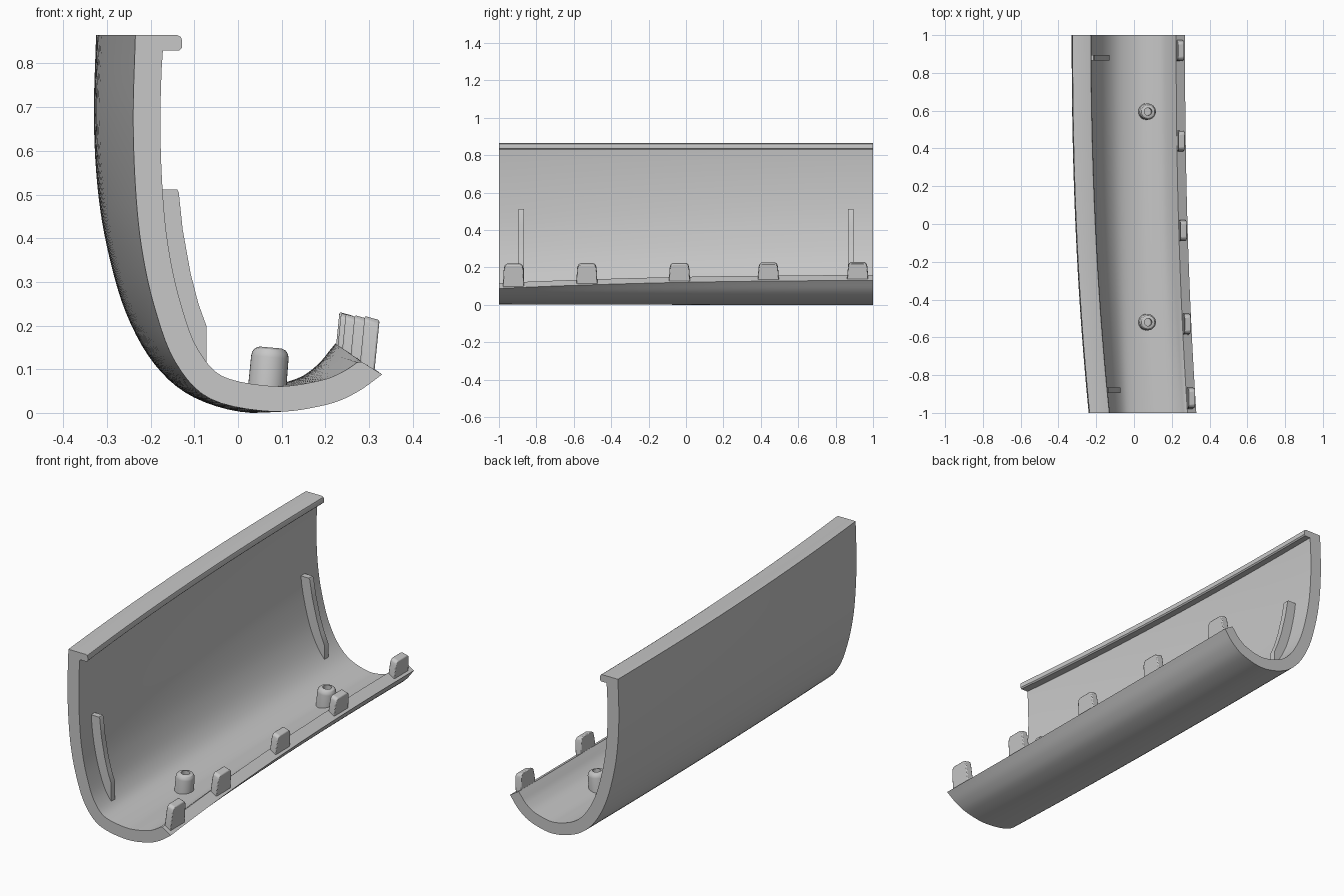
import bpy, bmesh, math
from mathutils import Vector

old = bpy.data.objects.get("Cube")
if old:
    bpy.data.objects.remove(old)

grey = bpy.data.materials.new("light grey plastic")
grey.use_nodes = True
GREY = (0.57, 0.57, 0.57, 1)
grey.diffuse_color = GREY
grey.node_tree.nodes["Principled BSDF"].inputs["Base Color"].default_value = GREY

# Outer curve of the shell at its two ends, from top edge to lower lip
FRONT = [(-.235, .865), (-.24, .68), (-.235, .52), (-.221, .38), (-.192, .245), (-.144, .117),
         (-.063, .032), (.08, .003), (.2, .018), (.27, .046), (.33, .088)]
BACK = [(-.325, .865), (-.33, .68), (-.322, .52), (-.3, .38), (-.257, .23), (-.19, .11),
        (-.1, .035), (.03, 0), (.15, .023), (.22, .068), (.27, .13)]


def spline(pts, steps=5):
    """Smooth curve through the points."""
    p = [2 * pts[0] - pts[1], *pts, 2 * pts[-1] - pts[-2]]
    out = []
    for a, b, c, d in zip(p, p[1:], p[2:], p[3:]):
        for k in range(steps):
            t = k / steps
            out.append(.5 * (2 * b + (c - a) * t + (2 * a - 5 * b + 4 * c - d) * t * t
                             + (3 * b - a - 3 * c + d) * t ** 3))
    return out + [pts[-1]]


def curves(y):
    """Outer and inner curve of the shell at depth y; the wall thins toward the lip."""
    f = max(0, (1 - y) / 2) ** 2.2
    outer = spline([Vector(b).lerp(Vector(a), f) for a, b in zip(FRONT, BACK)])
    last = len(outer) - 1
    inner = []
    for i, p in enumerate(outer):
        t = (outer[min(i + 1, last)] - outer[max(i - 1, 0)]).normalized()
        inner.append(p + (.063 - .007 * i / last) * Vector((-t.y, t.x)))
    inner[-1] = outer[-1] + Vector((-.047, .029))
    inner[-2] = inner[-3].lerp(inner[-1], .5)
    return outer, inner


def loft(name, sections):
    """Skin closed (x, z) sections given as (y, points)."""
    bm = bmesh.new()
    rings = [[bm.verts.new((p[0], y, p[1])) for p in pts] for y, pts in sections]
    for r, s in zip(rings, rings[1:]):
        for i in range(len(r)):
            j = (i + 1) % len(r)
            bm.faces.new((r[i], r[j], s[j], s[i]))
    bm.faces.new(rings[0])
    bm.faces.new(rings[-1][::-1])
    return finish(name, bm)


def finish(name, bm, bevel=0):
    bmesh.ops.recalc_face_normals(bm, faces=bm.faces)
    mesh = bpy.data.meshes.new(name)
    bm.to_mesh(mesh)
    bm.free()
    mesh.materials.append(grey)
    ob = bpy.data.objects.new(name, mesh)
    bpy.context.collection.objects.link(ob)
    if bevel:
        mod = ob.modifiers.new("soft edges", "BEVEL")
        mod.width, mod.segments = bevel, 2
    bpy.ops.object.select_all(action="DESELECT")
    ob.select_set(True)
    bpy.context.view_layer.objects.active = ob
    bpy.ops.object.shade_smooth_by_angle(angle=math.radians(30))
    return ob


# Curved shell with the inward flange along its top edge
sections = []
for k in range(25):
    y = -1 + k / 12
    outer, inner = curves(y)
    x = outer[0].x
    tip = x + .103 - .004 * y
    flange = [(x + .063, .83), (tip - .006, .83), (tip, .836), (tip, .852),
              (tip - .003, .861), (tip - .011, .865)]
    wall = [p for p in reversed(inner) if p.y < .82]
    sections.append((y, outer + wall + flange))
loft("shell", sections)

# Stiffening ribs on the inside of the tall wall; the back one widens more downward
for y, slant, name in ((-.88, 0, "front_rib"), (.88, .06, "back_rib")):
    inner = [p for p in curves(y)[1] if p.x < .05 and p.y < .51]
    x0 = inner[0].x
    edge = [(.043, .512), (.047, .505), (.056, .42), (.074, .32), (.092, .25), (.11, .2),
            (.11, .09)]
    rib = [Vector((x0 + dx + slant * (.512 - max(z, .2)), z)) for dx, z in edge]
    back = [p + Vector((-.01, -.01)) for p in inner if p.y > .1 and p.x < rib[-1].x]
    rib += back[::-1] + [Vector((x0 - .01, .512))]
    loft(name, [(y - .015, rib), (y + .015, rib)])

# Upright clips along the lower lip
for n, y in enumerate((-.922, -.53, -.035, .44, .918)):
    x, z = curves(y)[1][-1]
    top = .222 + .005 * (y + 1)
    bm = bmesh.new()
    shape = [(-.057, z - .02), (-.052, top - .025), (-.047, top - .008), (-.036, top),
             (.036, top), (.047, top - .008), (.052, top - .025), (.057, z - .02)]
    sides = []
    for dx in (.002, .036):
        sides.append([bm.verts.new((x + dx + .1 * (h - z), y + w, h - dx * .28))
                      for w, h in shape])
    a, b = sides
    bm.faces.new(a)
    bm.faces.new(b[::-1])
    for i in range(len(a)):
        j = (i + 1) % len(a)
        bm.faces.new((a[i], a[j], b[j], b[i]))
    finish(f"clip_{n + 1}", bm, .004)

# Hollow locating pegs on the floor
PEG = [(.044, -.02), (.043, .068), (.041, .078), (.035, .086), (.025, .09), (.02, .09),
       (.02, .05), (0, .05)]
for y, name in ((-.52, "front_peg"), (.595, "back_peg")):
    bm = bmesh.new()
    verts = [bm.verts.new((r, 0, z)) for r, z in PEG]
    edges = [bm.edges.new(pair) for pair in zip(verts, verts[1:])]
    bmesh.ops.spin(bm, geom=verts + edges, axis=(0, 0, 1), cent=(0, 0, 0),
                   angle=math.tau, steps=32)
    bmesh.ops.remove_doubles(bm, verts=bm.verts, dist=1e-4)
    peg = finish(name, bm)
    peg.location = (.067, y, .06)
    peg.rotation_euler.y = math.radians(5)
